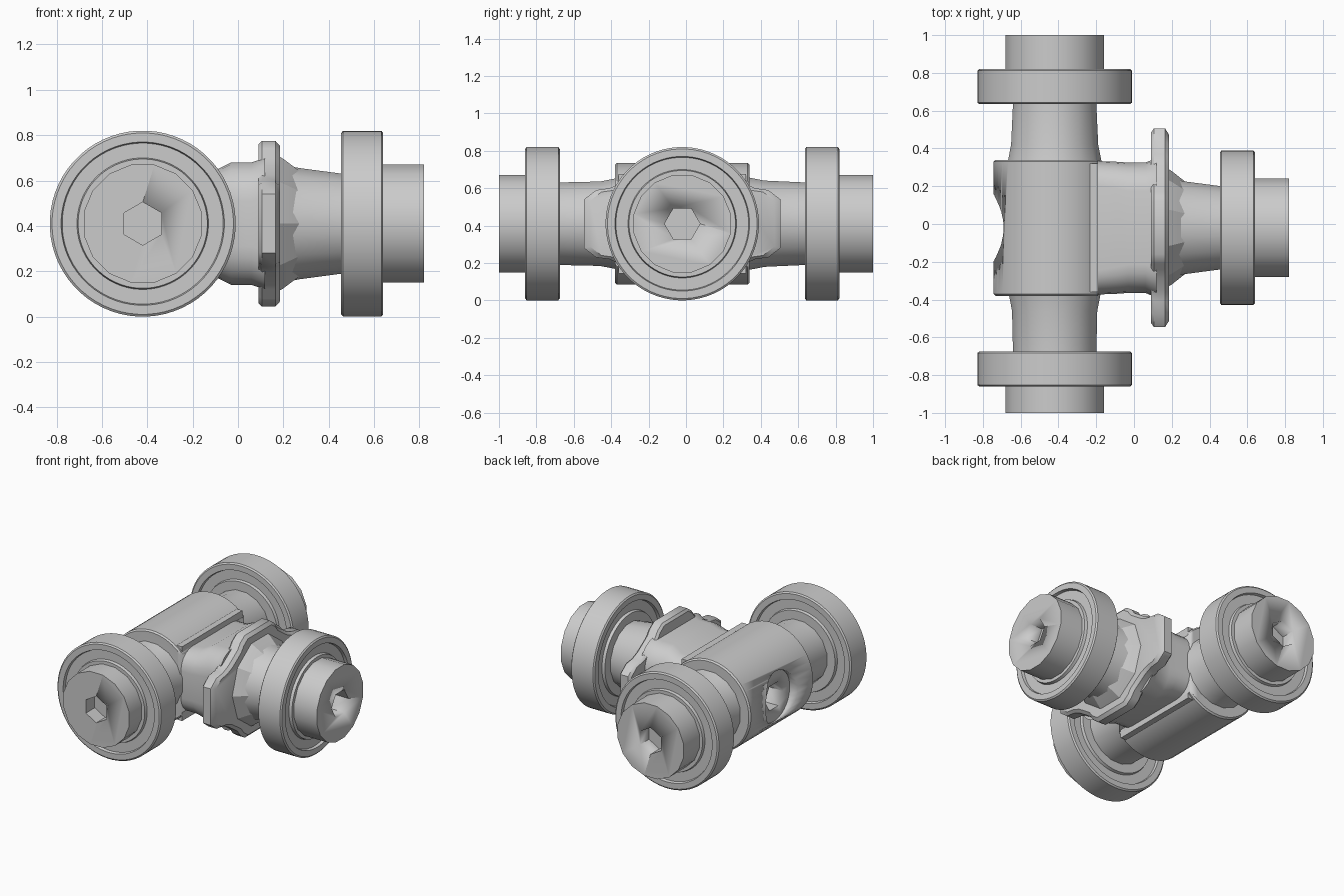
import bpy, bmesh, math
from mathutils import Vector, Matrix

cube = bpy.data.objects.get("Cube")
if cube:
    bpy.data.objects.remove(cube)

grey = bpy.data.materials.new("plain_grey")
grey.use_nodes = True
grey.diffuse_color = (0.6, 0.6, 0.6, 1)
grey.node_tree.nodes["Principled BSDF"].inputs["Base Color"].default_value = (0.6, 0.6, 0.6, 1)

Z = 0.41
HUB = Vector((-0.42, 0, Z))
SIDE = Vector((0, -0.02, Z))


def finish(name, bm, angle=30):
    bmesh.ops.recalc_face_normals(bm, faces=bm.faces)
    mesh = bpy.data.meshes.new(name)
    bm.to_mesh(mesh)
    bm.free()
    mesh.materials.append(grey)
    ob = bpy.data.objects.new(name, mesh)
    bpy.context.collection.objects.link(ob)
    bpy.ops.object.select_all(action='DESELECT')
    ob.select_set(True)
    bpy.context.view_layer.objects.active = ob
    bpy.ops.object.shade_smooth_by_angle(angle=math.radians(angle))
    return ob


def lathe(name, profile, origin, axis, sides=48, closed=False, angle=30):
    """Turn (distance, radius) points about an axis; open profiles get end caps."""
    bm = bmesh.new()
    turn = Matrix.Translation(origin) @ Vector((0, 0, 1)).rotation_difference(axis).to_matrix().to_4x4()
    rings = []
    for d, r in profile:
        rings.append([bm.verts.new(turn @ Vector((r * math.cos(a), r * math.sin(a), d)))
                      for a in (math.tau * (i + 0.5) / sides for i in range(sides))])
    pairs = list(zip(rings, rings[1:]))
    if closed:
        pairs.append((rings[-1], rings[0]))
    else:
        bm.faces.new(rings[0])
        bm.faces.new(rings[-1])
    for a, b in pairs:
        for i in range(sides):
            j = (i + 1) % sides
            bm.faces.new((a[i], a[j], b[j], b[i]))
    return finish(name, bm, angle)


def loft(name, sections, angle=35):
    """Join (x, outline) sections, where outlines are lists of (y, z)."""
    bm = bmesh.new()
    rings = [[bm.verts.new(SIDE + Vector((x, y, z))) for y, z in pts] for x, pts in sections]
    for a, b in zip(rings, rings[1:]):
        for i in range(len(a)):
            j = (i + 1) % len(a)
            bm.faces.new((a[i], a[j], b[j], b[i]))
    bm.faces.new(rings[0])
    bm.faces.new(rings[-1])
    return finish(name, bm, angle)


def cut(ob, cutter):
    """Subtract a cutter and discard it."""
    mod = ob.modifiers.new("cut", 'BOOLEAN')
    mod.operation = 'DIFFERENCE'
    mod.solver = 'EXACT'
    mod.object = cutter
    cutter.hide_render = True
    bpy.context.view_layer.objects.active = ob
    bpy.ops.object.modifier_apply(modifier=mod.name)
    bpy.data.objects.remove(cutter)


def mirrored(quarter):
    """Mirror a quarter outline, given from +y round to +z, into a full one."""
    half = quarter + [(-y, z) for y, z in reversed(quarter)]
    return half + [(-y, -z) for y, z in half]


def rounded_box(hy, hz, ry, rz, steps=5):
    return mirrored([(hy - ry + ry * math.cos(a), hz - rz + rz * math.sin(a))
                     for a in (math.pi / 2 * i / steps for i in range(steps + 1))])


def arm(name, origin, axis, start, root, wheel, end):
    """A stem with a socketed head, carrying a grooved bearing."""
    w0, w1 = wheel, wheel + 0.185
    stem = lathe(name + "_stem", [(start, root), (start + 0.1, root - 0.02), (w0, 0.225),
                                  (w0 + 0.02, 0.265), (end, 0.265)], origin, axis, 16, angle=25)
    cut(stem, lathe("socket_cutter", [(end - 0.1, 0.095), (end + 0.1, 0.095)], origin, axis, 6))
    g = 0.02
    lathe(name + "_bearing", [(w0, 0.22), (w0, 0.285), (w0 + g, 0.29), (w0 + g, 0.355), (w0, 0.36),
                              (w0, 0.40), (w0 + 0.008, 0.41), (w1 - 0.008, 0.41), (w1, 0.40),
                              (w1, 0.36), (w1 - g, 0.355), (w1 - g, 0.29), (w1, 0.285), (w1, 0.22)],
          origin, axis, 64, closed=True)


# Three bearing arms
arm("front", HUB, Vector((0, -1, 0)), 0.36, 0.25, 0.675, 1.0)
arm("back", HUB, Vector((0, 1, 0)), 0.32, 0.255, 0.635, 1.0)
arm("side", SIDE, Vector((1, 0, 0)), 0.17, 0.27, 0.455, 0.82)

# Main barrel, with its inner side cut flat and a bolt recess in the outer side
barrel = lathe("barrel", [(-0.38, 0.315), (-0.37, 0.325), (0.33, 0.325), (0.34, 0.315)],
               HUB, Vector((0, 1, 0)), 40)
bm = bmesh.new()
bmesh.ops.create_cube(bm, size=1, matrix=Matrix.Translation((0.31, 0, Z)))
cut(barrel, finish("flat_cutter", bm))
OUT = Vector((-1, 0, 0))
cut(barrel, lathe("recess_cutter", [(0.68, 0.18), (0.9, 0.18)], SIDE, OUT, 32))
cut(barrel, lathe("hex_cutter", [(0.55, 0.1), (0.75, 0.1)], SIDE, OUT, 6))

# Raised ribs where the barrel meets the tee
for sign, label in ((1, "upper"), (-1, "lower")):
    bm = bmesh.new()
    place = Matrix.Translation((-0.235, -0.02, Z + sign * 0.235))
    bmesh.ops.create_cube(bm, size=1, matrix=place @ Matrix.Diagonal((0.09, 0.68, 0.06, 1)))
    finish(label + "_rib", bm)

# Tee housing between barrel and flange
loft("tee_housing", [(-0.25, rounded_box(0.355, 0.22, 0.12, 0.12)),
                     (-0.10, rounded_box(0.35, 0.235, 0.14, 0.14)),
                     (-0.03, rounded_box(0.345, 0.27, 0.15, 0.17)),
                     (0.06, rounded_box(0.345, 0.27, 0.15, 0.17)),
                     (0.12, rounded_box(0.37, 0.29, 0.16, 0.17))])

# Four-lobed flange
lobes = [(0.525, 0.13), (0.46, 0.18), (0.39, 0.19), (0.33, 0.215), (0.27, 0.255),
         (0.22, 0.29), (0.19, 0.33), (0.14, 0.365)]


def scaled(k):
    return mirrored([(y * k, z * k) for y, z in lobes])


loft("lobed_flange", [(0.09, scaled(0.96)), (0.105, scaled(1)), (0.165, scaled(1)), (0.185, scaled(0.94))])

# Faceted collar easing the flange into the side stem
lathe("flange_collar", [(0.16, 0.325), (0.20, 0.30), (0.27, 0.245)], SIDE, Vector((1, 0, 0)), 10, angle=10)
